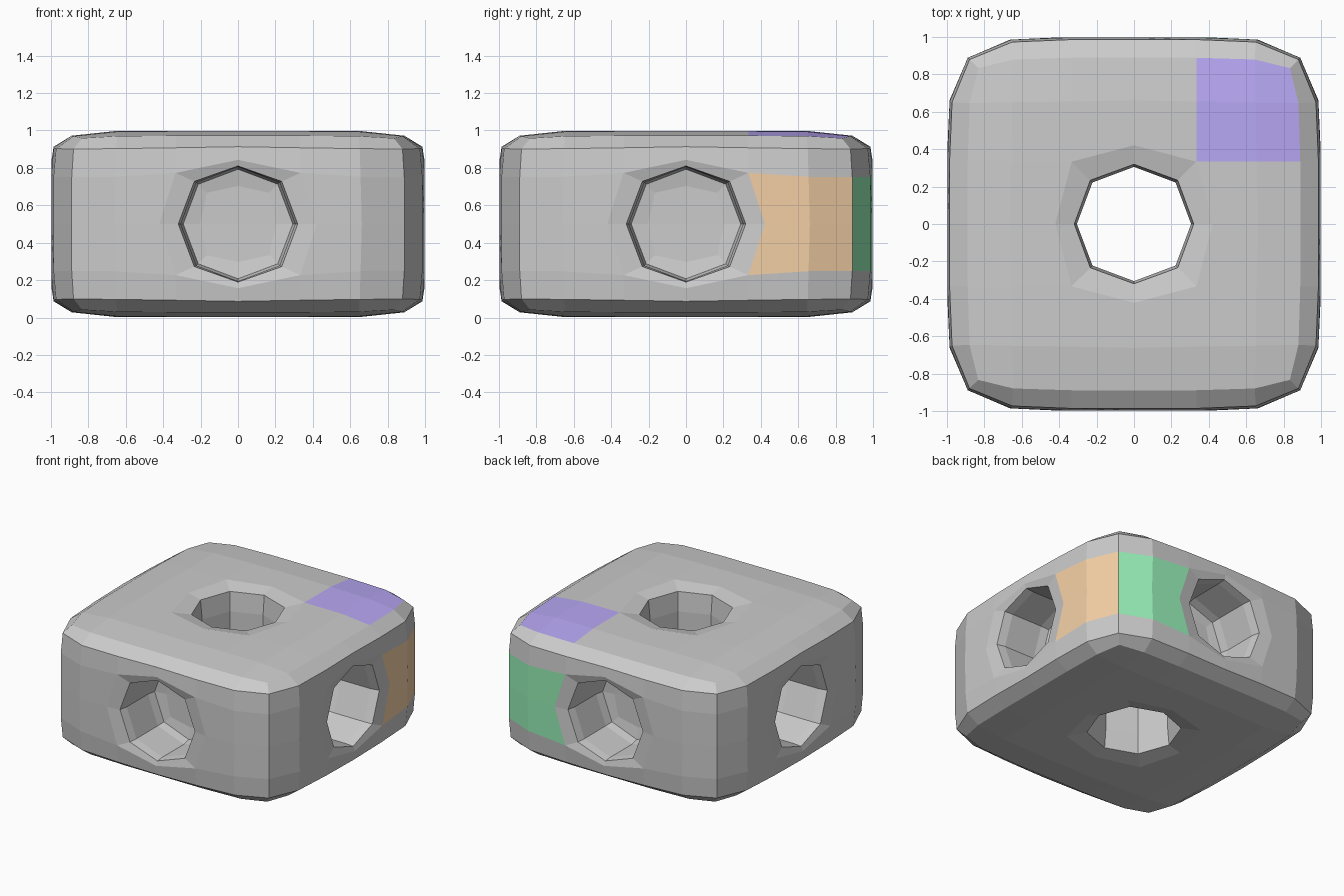
import bpy, bmesh

if "Cube" in bpy.data.objects:
    bpy.data.objects.remove(bpy.data.objects["Cube"])

THIRD = 1 / 3
LIP = 0.02      # thin support loop next to each sharp edge of a hole
PIT = 0.42      # depth of the blind side holes


def material(name, rgb):
    mat = bpy.data.materials.new(name)
    mat.diffuse_color = (*rgb, 1)
    mat.use_nodes = True
    mat.node_tree.nodes["Principled BSDF"].inputs["Base Color"].default_value = mat.diffuse_color
    return mat


def push_in(bm, face, steps):
    """Extrude a face inwards in several steps and return the end face."""
    inward = -face.normal.copy()
    for step in steps:
        face = bmesh.ops.extrude_discrete_faces(bm, faces=[face])["faces"][0]
        bmesh.ops.translate(bm, verts=face.verts[:], vec=inward * step)
    return face


def face_at(bm, x, y, z):
    return min(bm.faces, key=lambda f: (f.calc_center_median() - Vector((x, y, z))).length)


from mathutils import Vector

# Block cage: three by three cells per side, flattened to 2 x 2 x 1
bm = bmesh.new()
bmesh.ops.create_cube(bm, size=2)
bmesh.ops.subdivide_edges(bm, edges=bm.edges[:], cuts=2, use_grid_fill=True)
for v in bm.verts:
    z = v.co.z
    v.co.z = 0.5 + (z if abs(z) < 0.5 else z * 0.5)
bm.normal_update()

# Coloured cells
for index, spot in enumerate([(2 * THIRD, 2 * THIRD, 1), (1, 2 * THIRD, 0.5), (2 * THIRD, 1, 0.5)], 1):
    face_at(bm, *spot).material_index = index

# Blind holes in the four sides
for x, y in [(1, 0), (-1, 0), (0, 1), (0, -1)]:
    push_in(bm, face_at(bm, x, y, 0.5), [LIP, PIT - 2 * LIP, LIP])

# Through hole from top to bottom
bottom = face_at(bm, 0, 0, 0)
end = push_in(bm, face_at(bm, 0, 0, 1), [LIP, 1 - 2 * LIP, LIP])
bmesh.ops.delete(bm, geom=[bottom, end], context="FACES_ONLY")
bmesh.ops.remove_doubles(bm, verts=bm.verts[:], dist=1e-4)
bmesh.ops.recalc_face_normals(bm, faces=bm.faces[:])

mesh = bpy.data.meshes.new("drilled_block")
bm.to_mesh(mesh)
bm.free()
block = bpy.data.objects.new("drilled_block", mesh)
bpy.context.collection.objects.link(block)

for mat in (material("block_grey", (0.8, 0.8, 0.8)),
            material("top_patch_purple", (0.48, 0.39, 0.91)),
            material("right_patch_orange", (0.91, 0.63, 0.38)),
            material("back_patch_green", (0.31, 0.87, 0.48))):
    mesh.materials.append(mat)

# One level of rounding, faces stay flat
subsurf = block.modifiers.new("rounding", "SUBSURF")
subsurf.levels = subsurf.render_levels = 1
